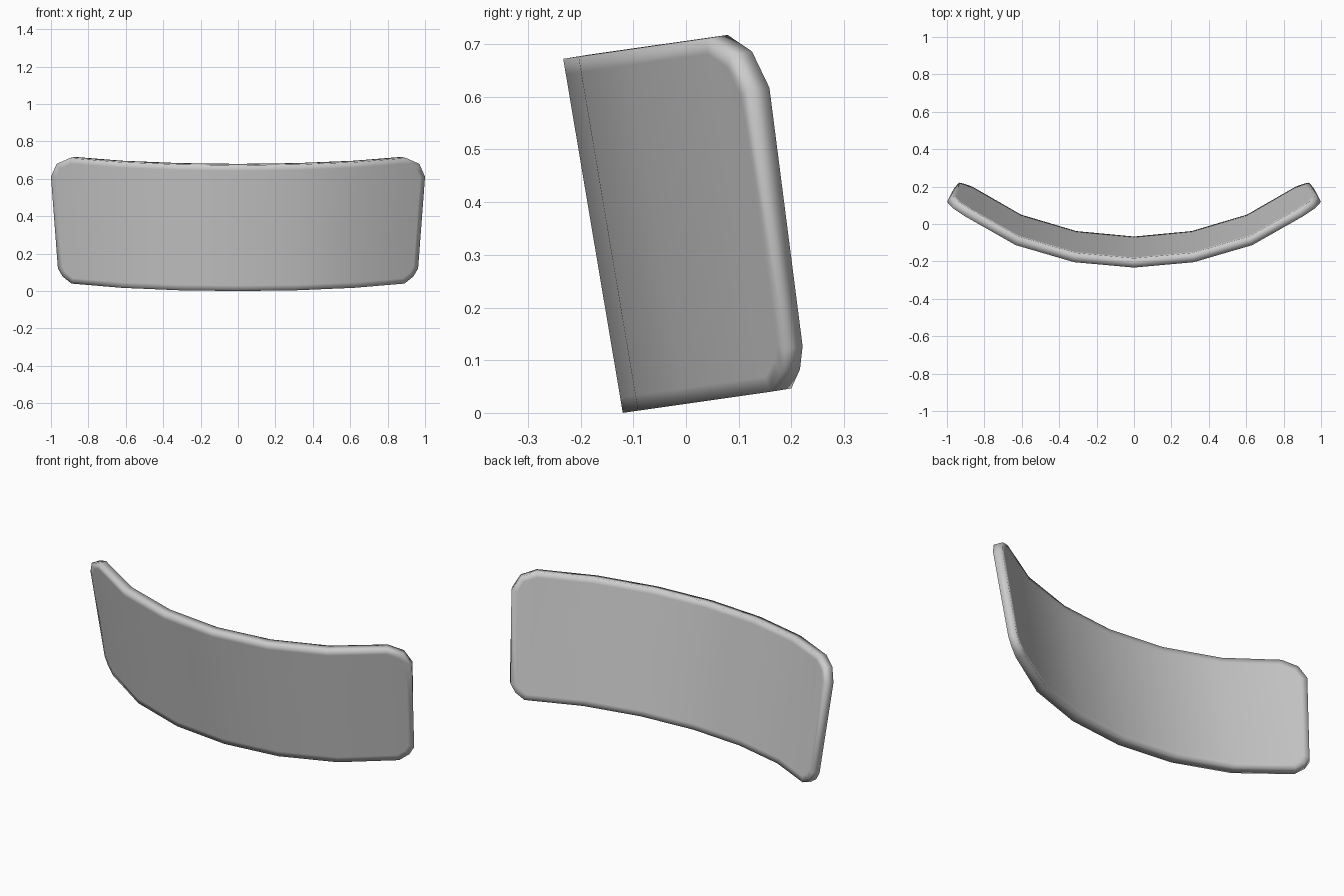
import bpy, bmesh

if "Cube" in bpy.data.objects:
    bpy.data.objects.remove(bpy.data.objects["Cube"])

LEAN, HEIGHT = -0.113, 0.672      # the panel leans forward towards the top

# half outline: x, depth of curve, fraction of height, back offset x, back offset y
half = [
    (0.00, -0.120, 1.00, 0.000, 0.050),
    (0.32, -0.091, 1.00, -0.007, 0.050),
    (0.632, 0.000, 1.00, -0.016, 0.047),
    (0.90, 0.152, 1.00, -0.025, 0.040),
    (0.97, 0.192, 0.945, -0.025, 0.040),
    (1.00, 0.213, 0.838, -0.025, 0.040),
    (0.963, 0.202, 0.112, -0.027, 0.032),
    (0.938, 0.188, 0.050, -0.027, 0.034),
    (0.89, 0.160, 0.00, -0.025, 0.040),
    (0.62, 0.000, 0.00, -0.016, 0.050),
    (0.315, -0.091, 0.00, -0.007, 0.053),
    (0.00, -0.120, 0.00, 0.000, 0.053),
]


def point(p, side, back):
    x, c, t, dx, dy = p
    y, z = c + t * LEAN, t * HEIGHT + 0.143 * (c + 0.12)
    if back:
        x, y, z = x + dx, y + dy, z + 0.16 * dy
    return (side * x, y, z)


bm = bmesh.new()
n = len(half)
# closed outline: right side going down, left side going up
loop = [(p, 1) for p in half] + [(p, -1) for p in half[-2:0:-1]]
front = [bm.verts.new(point(p, s, False)) for p, s in loop]
back = [bm.verts.new(point(p, s, True)) for p, s in loop]
m = len(loop)

# rim
for i in range(m):
    j = (i + 1) % m
    bm.faces.new((front[i], front[j], back[j], back[i]))

# front and back skins: three strips and an end cap on each side
skins = []
for ring in (front, back):
    skin = []
    for sgn in (1, -1):
        idx = [(sgn * k) % m for k in range(n)]
        for k in range(3):
            skin.append(bm.faces.new([ring[idx[q]] for q in
                                      (k, k + 1, n - 2 - k, n - 1 - k)]))
        skin.append(bm.faces.new([ring[idx[q]] for q in range(3, 9)]))
    skins.append(skin)
bmesh.ops.recalc_face_normals(bm, faces=bm.faces)

# narrow border loop that keeps the smooth shading tight at the edges
for skin in skins:
    bmesh.ops.inset_region(bm, faces=skin, thickness=0.03,
                           use_boundary=True, use_even_offset=True)
for f in bm.faces:
    f.smooth = True

mesh = bpy.data.meshes.new("curved_backrest")
bm.to_mesh(mesh)
bm.free()
obj = bpy.data.objects.new("curved_backrest", mesh)
bpy.context.collection.objects.link(obj)
